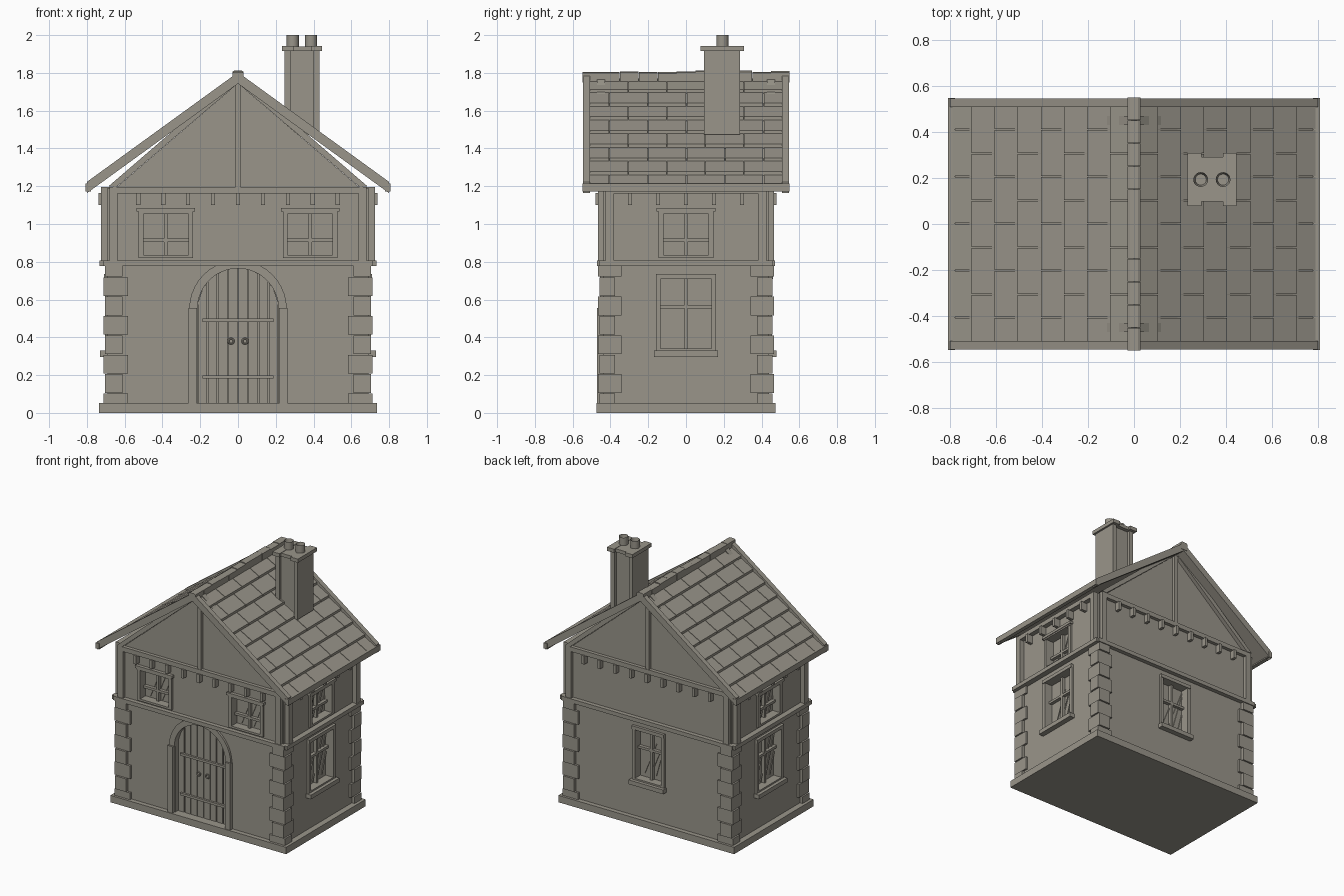
import bpy, bmesh, math, random
from mathutils import Matrix, Vector

random.seed(4)
if "Cube" in bpy.data.objects:
    bpy.data.objects.remove(bpy.data.objects["Cube"], do_unlink=True)

stone = bpy.data.materials.new("warm_grey_stone")
stone.use_nodes = True
COLOUR = (0.32, 0.30, 0.255, 1)
stone.diffuse_color = COLOUR
stone.node_tree.nodes["Principled BSDF"].inputs["Base Color"].default_value = COLOUR

HALF_X, HALF_Y = 0.69, 0.44       # wall faces
FRONT, RIGHT, BACK, LEFT = range(4)
RIDGE, SLOPE = 1.785, 0.725       # roof line


def finish(name, bm):
    bmesh.ops.recalc_face_normals(bm, faces=bm.faces)
    mesh = bpy.data.meshes.new(name)
    bm.to_mesh(mesh)
    bm.free()
    mesh.materials.append(stone)
    obj = bpy.data.objects.new(name, mesh)
    bpy.context.collection.objects.link(obj)
    return obj


def add_box(bm, lo, hi, matrix=Matrix()):
    lo, hi = Vector(lo), Vector(hi)
    size = Matrix.Diagonal((*(hi - lo), 1))
    bmesh.ops.create_cube(bm, size=1, matrix=matrix @ Matrix.Translation((lo + hi) / 2) @ size)


def add_prism(bm, outline, y0, y1, matrix=Matrix()):
    """Extrude an outline of (x, z) points from y0 to y1."""
    base = bm.faces.new([bm.verts.new(matrix @ Vector((x, y0, z))) for x, z in outline])
    new = bmesh.ops.extrude_face_region(bm, geom=[base])["geom"]
    verts = [v for v in new if isinstance(v, bmesh.types.BMVert)]
    bmesh.ops.translate(bm, verts=verts, vec=matrix.to_3x3() @ Vector((0, y1 - y0, 0)))


def on_wall(side):
    """Wall frame: x along the wall, -y outward from its face."""
    reach = HALF_Y if side in (FRONT, BACK) else HALF_X
    return Matrix.Rotation(side * math.pi / 2, 4, "Z") @ Matrix.Translation((0, -reach, 0))


def box(name, lo, hi, matrix=Matrix()):
    bm = bmesh.new()
    add_box(bm, lo, hi, matrix)
    return finish(name, bm)


def arc(radius, z, steps=20):
    return [(radius * math.cos(math.pi * i / steps), z + radius * math.sin(math.pi * i / steps))
            for i in range(steps + 1)]


# Plinth and walls
box("plinth", (-0.735, -0.475, 0), (0.735, 0.475, 0.052))
walls = box("walls", (-HALF_X, -HALF_Y, 0.04), (HALF_X, HALF_Y, 1.19))
cutters = bmesh.new()


# Windows: frame, glazing bars, glass streaks and optional sill
def window(name, side, u, half, z0, z1, sill):
    m = on_wall(side) @ Matrix.Translation((u, 0, 0))
    add_box(cutters, (-half, -0.1, z0), (half, 0.05, z1), m)
    bm = bmesh.new()
    t = 0.026
    for s in (-1, 1):
        a, b = sorted((s * half, s * (half - t)))
        add_box(bm, (a, -0.015, z0), (b, 0.05, z1), m)
    add_box(bm, (-half, -0.02, z1 - t), (half, 0.05, z1), m)
    add_box(bm, (-half, -0.015, z0), (half, 0.05, z0 + t * 0.6), m)
    if sill:
        add_box(bm, (-half - 0.01, -0.04, z0 - 0.028), (half + 0.01, 0.02, z0 + 0.004), m)
    else:
        add_box(bm, (-half - 0.01, -0.025, z1 - 0.015), (half + 0.01, 0, z1 + 0.005), m)
    mid = z0 + (z1 - z0) * (0.58 if sill else 0.36)
    add_box(bm, (-0.009, 0.025, z0), (0.009, 0.05, z1), m)
    add_box(bm, (-half, 0.025, mid - 0.009), (half, 0.05, mid + 0.009), m)
    h = z1 - z0
    for pos, low, high in ((-0.55, 0.1, 0.7), (-0.2, 0.08, 0.9), (0.15, 0.1, 0.85), (0.5, 0.1, 0.5)):
        x0, x1 = pos * half, pos * half + (high - low) * h * 0.4
        x1 = min(x1, half - t)
        za, zb = z0 + low * h, z0 + high * h
        add_prism(bm, [(x0, za), (x0 + 0.007, za), (x1 + 0.007, zb), (x1, zb)], 0.044, 0.05, m)
    finish(name, bm)


for u in (-0.382, 0.382):
    window("front_upper_window", FRONT, u, 0.145, 0.82, 1.08, False)
for side in (RIGHT, LEFT):
    window("side_upper_window", side, 0, 0.145, 0.82, 1.08, False)
    window("side_lower_window", side, 0, 0.16, 0.325, 0.735, True)
window("back_window", BACK, 0, 0.135, 0.325, 0.735, True)

# Arched doorway
m = on_wall(FRONT)
SPRING = 0.55
add_prism(cutters, [(-0.215, 0.05), (0.215, 0.05)] + arc(0.215, SPRING), -0.1, 0.05, m)
bm = bmesh.new()
outer, inner = arc(0.258, SPRING), arc(0.215, SPRING)
for i in range(len(outer) - 1):
    add_prism(bm, [outer[i], outer[i + 1], inner[i + 1], inner[i]], -0.016, 0.05, m)
finish("door_arch", bm)
bm = bmesh.new()
for s in (-1, 1):
    a, b = sorted((s * 0.22, s * 0.262))
    add_box(bm, (a, -0.03, 0.05), (b, 0.05, SPRING + 0.005), m)
finish("door_jambs", bm)

# Door planks follow the arch
bm = bmesh.new()
edges = [-0.215 + 0.43 * i / 8 for i in range(9)]
for a, b in zip(edges, edges[1:]):
    a, b = a + 0.003, b - 0.003
    top = [(x, SPRING + math.sqrt(max(0, 0.215 ** 2 - x * x))) for x in (b, (a + b) / 2, a)]
    add_prism(bm, [(a, 0.05), (b, 0.05)] + top, 0.03, 0.055, m)
finish("door_planks", bm)
for z in (0.19, 0.49):
    box("door_hinge_bar", (-0.188, 0.015, z - 0.009), (0.188, 0.035, z + 0.009), m)
for x in (-0.037, 0.037):
    bpy.ops.mesh.primitive_torus_add(major_radius=0.014, minor_radius=0.005, major_segments=16,
                                     minor_segments=6, location=m @ Vector((x, 0.022, 0.38)),
                                     rotation=(math.pi / 2, 0, 0))
    bpy.context.object.name = "door_ring"
    bpy.context.object.data.materials.append(stone)
    bpy.ops.object.shade_smooth_by_angle()

# Cut the openings into the walls
cutter = finish("opening_cutter", cutters)
cutter.hide_render = True
cut = walls.modifiers.new("openings", "BOOLEAN")
cut.object, cut.operation, cut.solver = cutter, "DIFFERENCE", "EXACT"
bpy.context.view_layer.update()
cut_mesh = bpy.data.meshes.new_from_object(walls.evaluated_get(bpy.context.evaluated_depsgraph_get()))
walls.modifiers.clear()
walls.data = cut_mesh
bpy.data.objects.remove(cutter, do_unlink=True)

# Corner quoins, alternately long on the front and on the side
bm = bmesh.new()
for sx in (-1, 1):
    for sy in (-1, 1):
        for i in range(8):
            z0, z1 = max(0.05, 0.004 + 0.1025 * i), min(0.785, 0.1025 * (i + 1))
            long_front = i % 2 == 0
            x_in, x_out = (0.583, 0.713) if long_front else (0.612, 0.705)
            y_in, y_out = (0.375, 0.457) if long_front else (0.342, 0.465)
            xs, ys = sorted((sx * x_in, sx * x_out)), sorted((sy * y_in, sy * y_out))
            # the third, fifth and seventh courses up carry the long front blocks
            add_box(bm, (xs[0], ys[0], z0), (xs[1], ys[1], z1))
finish("corner_quoins", bm)

# Upper timber frame, joist ends and corner posts
for side in range(4):
    wide = side in (FRONT, BACK)
    m = on_wall(side)
    half = 0.68 if wide else 0.425
    out = -0.026 if wide else -0.036
    bm = bmesh.new()
    for s in (-1, 1):
        a, b = sorted((s * half, s * (half - 0.043)))
        add_box(bm, (a, out, 0.785), (b, 0.01, 1.19), m)
    add_box(bm, (-half - 0.035, out - 0.006, 0.778), (half + 0.035, 0.01, 0.808), m)
    add_box(bm, (-half, out, 1.162), (half, 0.01, 1.197), m)
    finish("timber_frame", bm)
    count, pitch = (9, 0.132) if wide else (5, 0.148)
    bm = bmesh.new()
    for i in range(count):
        u = (i - (count - 1) / 2) * pitch
        add_box(bm, (u - 0.011, out - 0.012, 1.1), (u + 0.011, 0.01, 1.165), m)
    finish("joist_ends", bm)

# Gables with rafters and king post
bm = bmesh.new()
add_prism(bm, [(-0.66, 1.18), (0.66, 1.18), (0, 1.745)], -HALF_Y, HALF_Y)
finish("gable_walls", bm)
for side in (FRONT, BACK):
    m = on_wall(side)
    bm = bmesh.new()
    for s in (-1, 1):
        add_prism(bm, [(s * 0.685, 1.2), (s * 0.645, 1.195), (0, 1.745), (0, 1.79)], -0.03, 0.01, m)
    add_box(bm, (-0.014, -0.022, 1.197), (0.014, 0.01, 1.76), m)
    finish("gable_timbers", bm)

# Roof: thin deck, overlapping shingles, verge boards and gutter per slope
for s in (-1, 1):
    def slope(x, lift=0):
        return (s * x, RIDGE - SLOPE * x + lift)

    bm = bmesh.new()
    add_prism(bm, [slope(0, -0.018), slope(0.79, -0.018), slope(0.79, -0.04), slope(0, -0.04)], -0.52, 0.52)
    finish("roof_deck", bm)
    bm = bmesh.new()
    for row in range(8):
        x0, x1 = max(0, 0.1 * row - 0.01), 0.1 * row + 0.105
        x1 = min(x1, 0.8)
        y = -0.51 - (0.1 if row % 2 else 0)
        while y < 0.51:
            a, b = max(y, -0.51) + 0.002, min(y + 0.204, 0.51) - 0.002
            add_prism(bm, [slope(x0, -0.016), slope(x1, 0.004), slope(x1, -0.022), slope(x0, -0.022)], a, b)
            y += 0.204
    finish("roof_shingles", bm)
    bm = bmesh.new()
    for e in (-1, 1):
        add_prism(bm, [slope(0, 0.018), slope(0.8, 0.018), slope(0.8, -0.042), slope(0, -0.042)],
                  e * 0.508, e * 0.545)
    finish("verge_boards", bm)
    x0, x1 = sorted((s * 0.778, s * 0.808))
    box("eaves_gutter", (x0, -0.548, 1.172), (x1, 0.548, 1.215))

# Ridge caps with slightly uneven heights
bm = bmesh.new()
for i in range(11):
    y, top = -0.55 + 0.1 * i, 1.808 + random.uniform(-0.005, 0.006)
    add_prism(bm, [(-0.028, 1.75), (-0.028, top - 0.006), (-0.018, top), (0.018, top),
                   (0.028, top - 0.006), (0.028, 1.75)], y + 0.001, y + 0.099)
finish("ridge_caps", bm)

# Chimney: core, two thicker cheeks, stepped cap and hollow pots
bm = bmesh.new()
add_box(bm, (0.27, 0.118, 1.47), (0.41, 0.262, 1.925))
for x in (0.247, 0.4):
    add_box(bm, (x, 0.095, 1.475), (x + 0.032, 0.285, 1.925))
    add_box(bm, (x - 0.014, 0.078, 1.915), (x + 0.046, 0.308, 1.943))
add_box(bm, (0.27, 0.098, 1.915), (0.41, 0.29, 1.94))
finish("chimney_stack", bm)
for x in (0.29, 0.387):
    bm = bmesh.new()
    bmesh.ops.create_cone(bm, cap_ends=True, segments=20, radius1=0.032, radius2=0.032, depth=0.07,
                          matrix=Matrix.Translation((x, 0.193, 1.965)))
    top = [f for f in bm.faces if f.normal.z > 0.9]
    bmesh.ops.inset_region(bm, faces=top, thickness=0.008)
    bmesh.ops.translate(bm, verts=list({v for f in top for v in f.verts}), vec=(0, 0, -0.05))
    pot = finish("chimney_pot", bm)
    bpy.context.view_layer.objects.active = pot
    bpy.ops.object.select_all(action="DESELECT")
    pot.select_set(True)
    bpy.ops.object.shade_smooth_by_angle()
